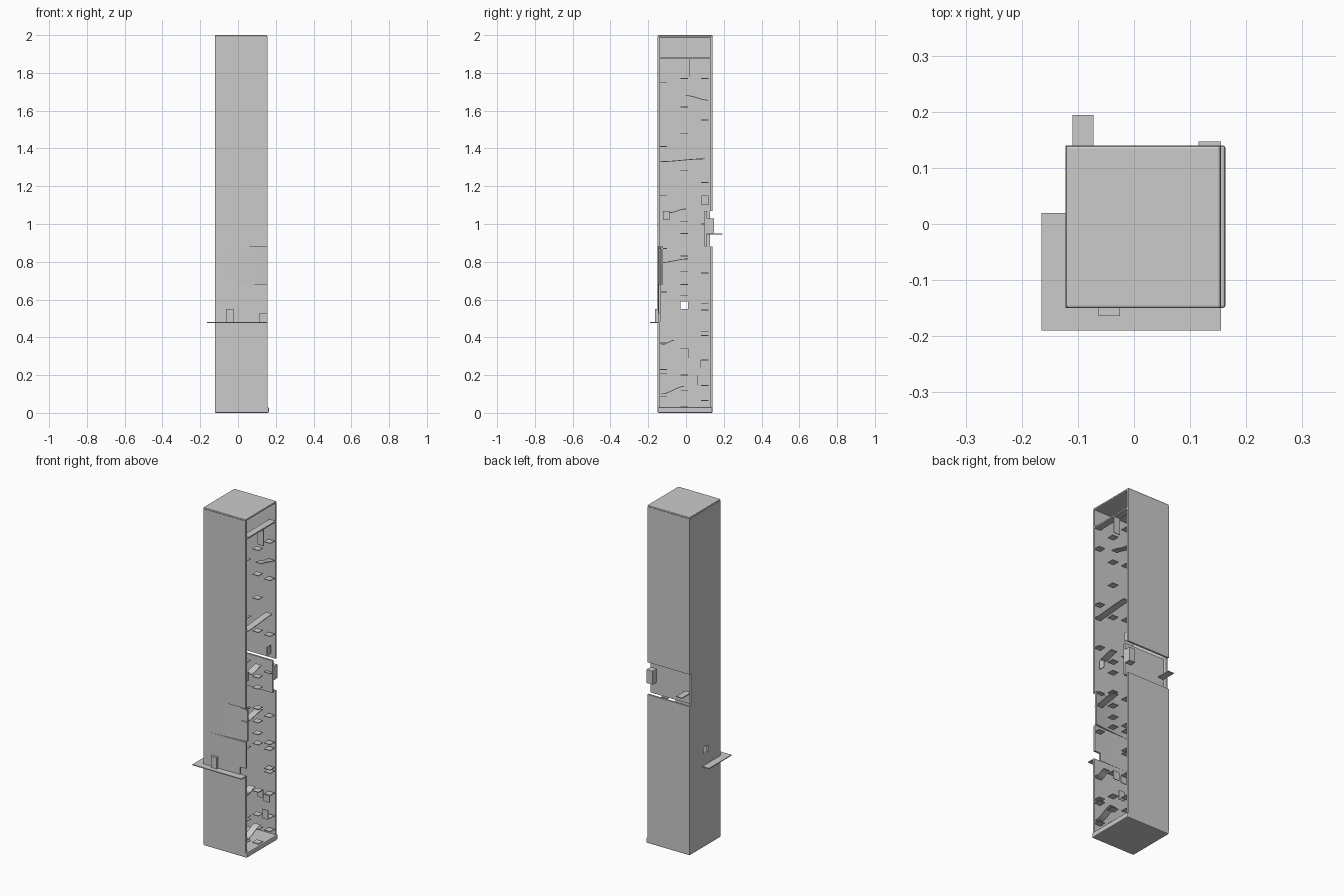
import bpy, bmesh, math

if "Cube" in bpy.data.objects:
    bpy.data.objects.remove(bpy.data.objects["Cube"])

grey = bpy.data.materials.new("plain grey")
grey.diffuse_color = (0.6, 0.6, 0.6, 1)
grey.use_nodes = True
grey.node_tree.nodes["Principled BSDF"].inputs["Base Color"].default_value = grey.diffuse_color

X0, X1, Y0, Y1, T = -0.122, 0.155, -0.15, 0.14, 0.011


def finish(name, bm, smooth=False):
    bmesh.ops.recalc_face_normals(bm, faces=bm.faces)
    mesh = bpy.data.meshes.new(name)
    bm.to_mesh(mesh)
    bm.free()
    mesh.materials.append(grey)
    ob = bpy.data.objects.new(name, mesh)
    bpy.context.collection.objects.link(ob)
    if smooth:
        bpy.ops.object.select_all(action='DESELECT')
        ob.select_set(True)
        bpy.context.view_layer.objects.active = ob
        bpy.ops.object.shade_smooth_by_angle(angle=math.radians(30))
    return ob


def prism(name, outline, z0, z1, smooth=False):
    """Extrude a plan outline between two heights."""
    bm = bmesh.new()
    face = bm.faces.new([bm.verts.new((x, y, z0)) for x, y in outline])
    top = bmesh.ops.extrude_face_region(bm, geom=[face])["geom"]
    for v in top:
        if isinstance(v, bmesh.types.BMVert):
            v.co.z = z1
    return finish(name, bm, smooth)


def box(name, x0, x1, y0, y1, z0, z1):
    return prism(name, [(x0, y0), (x1, y0), (x1, y1), (x0, y1)], z0, z1)


def wall_ring(name, z0, z1, bow=0.0, back=0.0):
    """Three-sided wall, open at +x; bow curves the front, back recesses the rear."""
    n = 10
    outer = []
    for i in range(n + 1):
        t = 1 - i / n
        outer.append((X0 + (X1 - X0) * t, Y0 + bow * t * t))
    outer += [(X0, Y1 - back), (X1, Y1 - back)]
    inner = [(X1, Y1 - back - T), (X0 + T, Y1 - back - T)]
    for i in range(n + 1):
        t = i / n
        inner.append((max(X0 + T, X0 + (X1 - X0) * t), Y0 + T + bow * t * t))
    return prism(name, outer + inner, z0, z1, True)


# Stacked shell sections
wall_ring("lower_wall", 0.02, 0.48)
window_wall = wall_ring("window_wall", 0.48, 0.68, 0.004)
wall_ring("bowed_wall", 0.68, 0.88, 0.018)
wall_ring("recessed_wall", 0.88, 1.07, 0.0, 0.03)
box("recess_side", X0, X0 + T, Y1 - 0.035, Y1 - 0.012, 0.88, 1.07)
wall_ring("upper_wall", 1.07, 1.99)

# Window through the side and notch in the front edge
for name, dims in {"window_cutter": (X0 - 0.02, X0 + 0.03, -0.03, 0.01, 0.55, 0.59),
                   "notch_cutter": (0.115, 0.18, -0.17, -0.12, 0.47, 0.525)}.items():
    cutter = box(name, *dims)
    cutter.hide_render = True
    cutter.hide_viewport = True
    mod = window_wall.modifiers.new(name, 'BOOLEAN')
    mod.operation = 'DIFFERENCE'
    mod.object = cutter

# Roof and base with softened edges
roof = box("roof", X0, X1, Y0, Y1, 1.988, 2.0)
base = box("base", X0, 0.163, Y0, Y1, 0.0, 0.03)
for ob in (roof, base):
    mod = ob.modifiers.new("soft_edge", 'BEVEL')
    mod.width = 0.005
    mod.segments = 2

# Outer ledge wrapped around the front and side
prism("outer_ledge", [(-0.165, -0.19), (0.155, -0.19), (0.155, -0.145), (-0.118, -0.145),
                      (-0.118, 0.02), (-0.165, 0.02)], 0.477, 0.482)
box("front_tab", -0.063, -0.025, -0.164, -0.148, 0.48, 0.55)
box("rear_ledge", -0.11, -0.072, 0.105, 0.194, 0.945, 0.95)
box("rear_tab", 0.115, 0.155, 0.108, 0.147, 0.95, 1.03)

# Strip across the opening below the roof
box("top_strip", 0.115, 0.155, Y0 + T, Y1 - T, 1.877, 1.885)

# Small flat ledges in three columns just inside the opening
columns = {"left": (-0.12, (1.75, 1.41, 1.15, 0.87, 0.64, 0.37, 0.23, 0.21, 0.085)),
           "middle": (-0.01, (1.77, 1.62, 1.48, 1.285, 1.015, 0.95, 0.83, 0.75,
                              0.68, 0.62, 0.34, 0.20, 0.12, 0.035)),
           "right": (0.10, (1.77, 1.55, 1.22, 1.0, 0.74, 0.58, 0.545, 0.43, 0.41,
                            0.28, 0.145, 0.065))}
for col, (y, heights) in columns.items():
    for z in heights:
        box(col + "_ledge", 0.115, 0.155, y - 0.02, y + 0.02, z - 0.002, z + 0.002)

# Small upright tabs: y, low z, high z
for y, z0, z1 in ((0.10, 1.10, 1.15), (-0.105, 1.02, 1.07)):
    box("upright_tab", 0.13, 0.134, y - 0.018, y + 0.018, z0, z1)
for y, z0, z1 in ((0.02, 1.78, 1.88), (0.015, 0.29, 0.34), (0.075, 0.24, 0.28),
                  (0.06, 0.145, 0.2)):
    box("side_tab", 0.115, 0.155, y - 0.002, y + 0.002, z0, z1)


# Sloping ledges with an S-curve profile: y start, y end, z start, z end
def sloped(y0, y1, z0, z1):
    n, rows = 8, []
    bm = bmesh.new()
    for i in range(n + 1):
        t = i / n
        y, z = y0 + (y1 - y0) * t, z0 + (z1 - z0) * t * t * (3 - 2 * t)
        rows.append([bm.verts.new((x, y, z + h)) for x, h in
                     ((0.115, -0.002), (0.155, -0.002), (0.155, 0.002), (0.115, 0.002))])
    for a, b in zip(rows, rows[1:]):
        for k in range(4):
            bm.faces.new((a[k], a[(k + 1) % 4], b[(k + 1) % 4], b[k]))
    bm.faces.new(rows[0])
    bm.faces.new(rows[-1])
    finish("sloped_ledge", bm, True)


for s in ((0.0, 0.12, 1.68, 1.655), (-0.139, 0.1, 1.33, 1.345), (-0.09, 0.0, 1.06, 1.08),
          (-0.139, 0.01, 0.795, 0.815), (-0.13, -0.06, 0.36, 0.385),
          (-0.13, -0.01, 0.10, 0.14)):
    sloped(*s)
